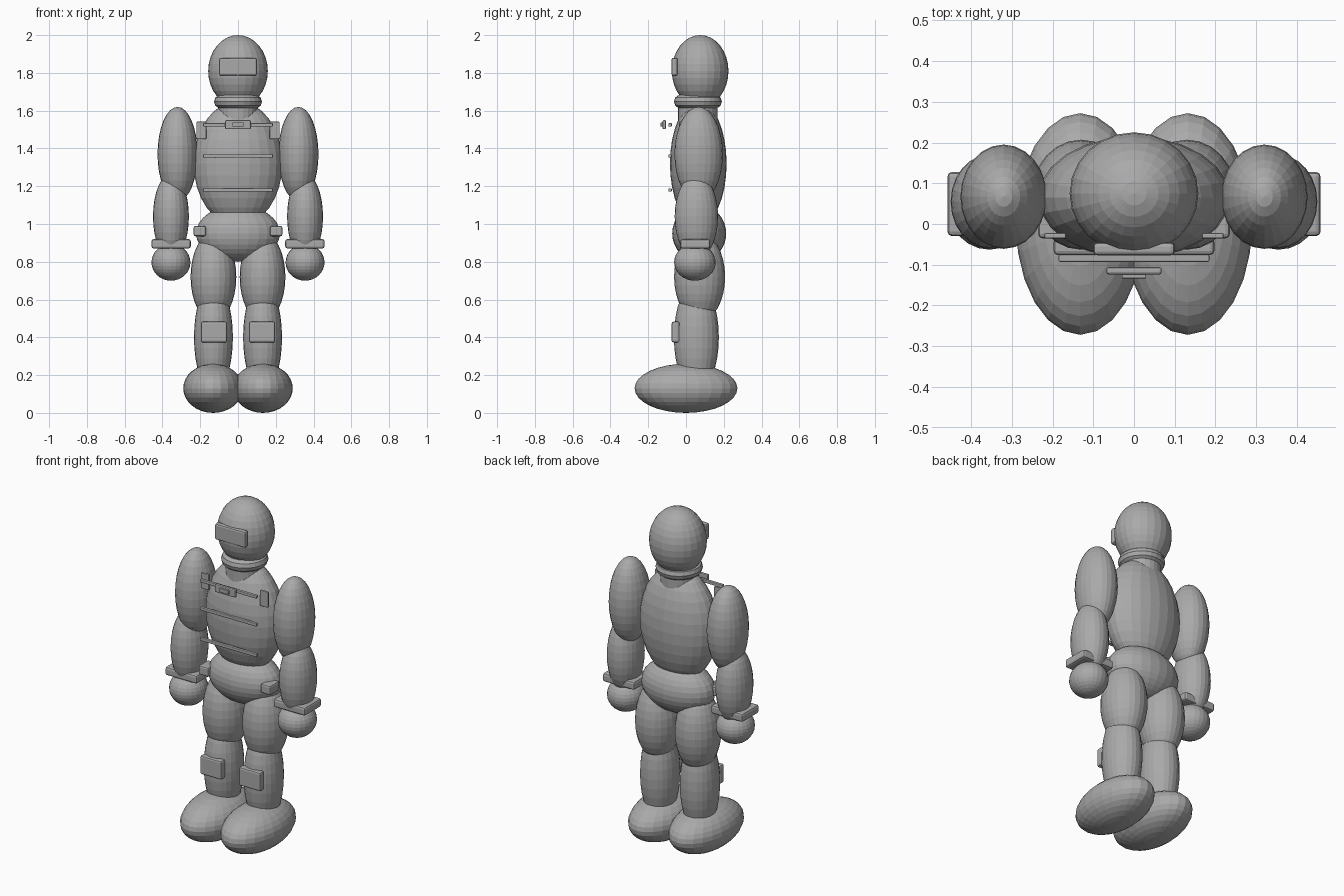
import bpy
from math import radians

if "Cube" in bpy.data.objects:
    bpy.data.objects.remove(bpy.data.objects["Cube"])

grey = bpy.data.materials.new("plain grey")
grey.diffuse_color = (0.4, 0.4, 0.4, 1)
grey.use_nodes = True
grey.node_tree.nodes["Principled BSDF"].inputs["Base Color"].default_value = grey.diffuse_color


def finish(name):
    ob = bpy.context.object
    ob.name = name
    ob.data.materials.append(grey)
    return ob


def ellipsoid(name, loc, radii):
    bpy.ops.mesh.primitive_uv_sphere_add(segments=24, ring_count=16, radius=1, location=loc)
    ob = finish(name)
    ob.scale = radii
    return ob


def block(name, x, y, z, bevel):
    """Rounded box given by its (low, high) range on each axis."""
    ranges = (x, y, z)
    bpy.ops.mesh.primitive_cube_add(size=1, location=[(a + b) / 2 for a, b in ranges])
    ob = finish(name)
    ob.scale = [b - a for a, b in ranges]
    bpy.ops.object.transform_apply(location=False, rotation=False, scale=True)
    mod = ob.modifiers.new("rounded edges", 'BEVEL')
    mod.width = bevel
    mod.segments = 2
    mod.angle_limit = radians(40)
    return ob


# Head, neck and body
ellipsoid("head", (0, 0.075, 1.81), (0.158, 0.15, 0.19))
block("visor", (-0.10, 0.10), (-0.077, -0.045), (1.785, 1.88), 0.01)
bpy.ops.mesh.primitive_torus_add(major_segments=24, minor_segments=10, major_radius=0.09,
                                 minor_radius=0.037, location=(0, 0.063, 1.648))
finish("collar")
bpy.ops.mesh.primitive_cylinder_add(vertices=24, radius=0.105, depth=0.12, location=(0, 0.063, 1.61))
finish("neck")
ellipsoid("torso", (0, 0.065, 1.32), (0.235, 0.15, 0.33))
ellipsoid("hips", (0, 0.07, 0.95), (0.222, 0.143, 0.15))

# Chest bars and buckle
for name, z in (("upper", 1.525), ("middle", 1.36), ("lower", 1.18)):
    block(name + "_chest_bar", (-0.185, 0.185), (-0.093, -0.075), (z - 0.009, z + 0.009), 0.004)
block("buckle", (-0.068, 0.068), (-0.124, -0.106), (1.502, 1.55), 0.006)
block("buckle_centre", (-0.03, 0.03), (-0.134, -0.12), (1.515, 1.538), 0.003)

# Mirrored limbs and fittings
for side, s in (("left", 1), ("right", -1)):
    def pair(a, b):
        return tuple(sorted((s * a, s * b)))

    ellipsoid(side + "_upper_arm", (s * 0.32, 0.067, 1.37), (0.106, 0.128, 0.25))
    ellipsoid(side + "_forearm", (s * 0.355, 0.055, 1.04), (0.095, 0.115, 0.225))
    ellipsoid(side + "_hand", (s * 0.355, 0.047, 0.797), (0.103, 0.11, 0.097))
    block(side + "_cuff", pair(0.25, 0.458), (-0.03, 0.128), (0.87, 0.92), 0.012)
    block(side + "_shoulder_plate", pair(0.167, 0.22), (-0.036, -0.022), (1.45, 1.542), 0.004)
    block(side + "_hip_clip", pair(0.17, 0.235), (-0.035, 0.055), (0.935, 0.99), 0.01)
    ellipsoid(side + "_thigh", (s * 0.13, 0.072, 0.72), (0.121, 0.135, 0.235))
    ellipsoid(side + "_shin", (s * 0.13, 0.055, 0.40), (0.103, 0.119, 0.29))
    block(side + "_knee_pad", pair(0.057, 0.197), (-0.076, -0.034), (0.373, 0.483), 0.01)
    ellipsoid(side + "_foot", (s * 0.132, 0, 0.13), (0.158, 0.272, 0.13))
